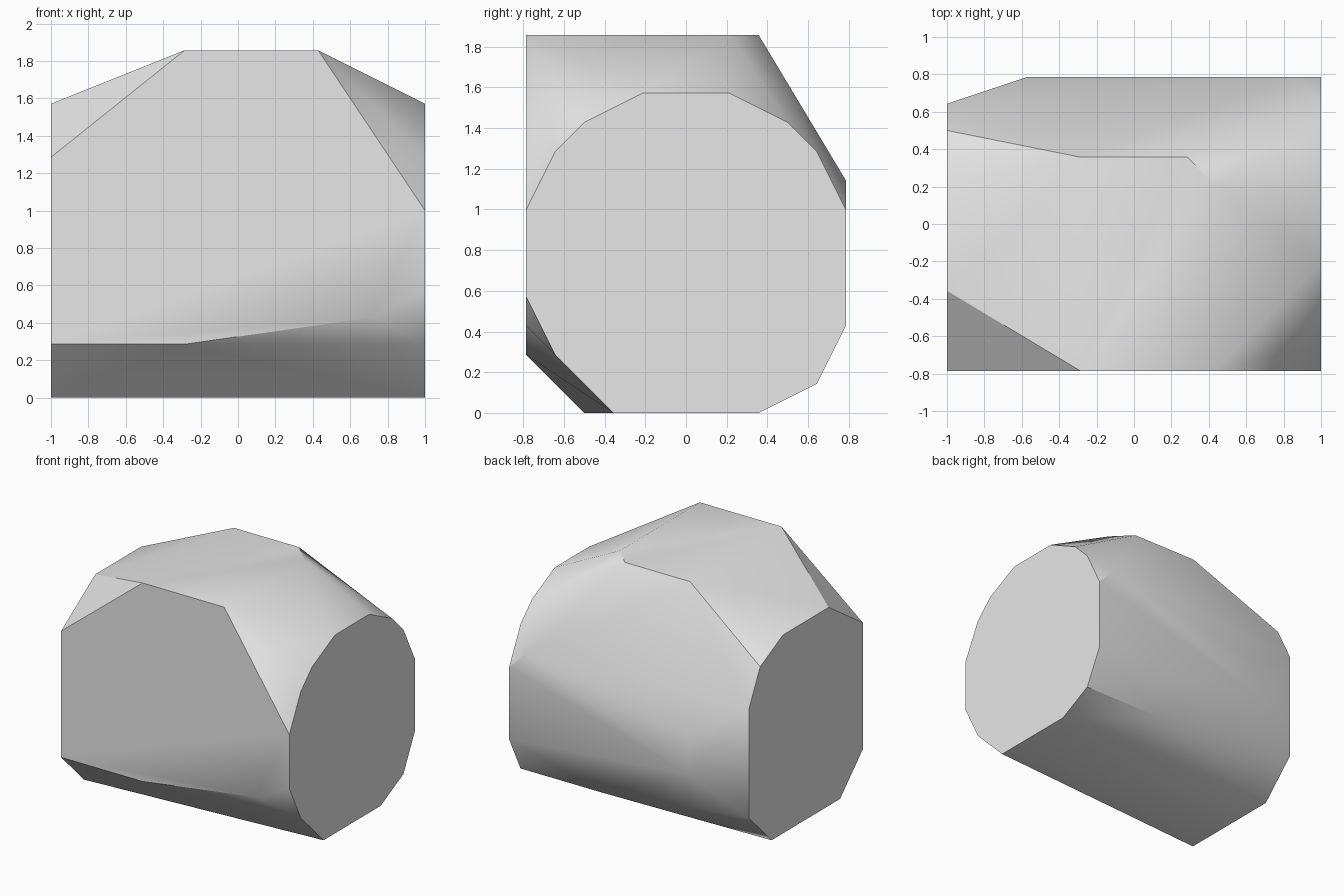
import bpy
import bmesh
from math import radians

cube = bpy.data.objects.get("Cube")
if cube:
    bpy.data.objects.remove(cube, do_unlink=True)

# Everything snaps to a grid of seven steps per unit
STEP = 1 / 7
HALF_LENGTH = 7
HALF_DEPTH = 5.5
ROOF = 13
BACK = 11

# Outlines of the flat ends, as (y, z) steps from the front bottom
left_outline = [(0, 4), (1, 2), (3, 0), (8, 0), (10, 1), (11, 3), (11, 7), (10, 9),
                (9, 10), (7, 11), (4, 11), (2, 10), (1, 9), (0, 7)]
right_outline = [(0, 2), (2, 0), (8, 0), (10, 2), (10, 8), (9, 10), (7, 11), (3, 11), (0, 9)]

# Corners of the front and back panels as (x, z), and of the roof as (x, y)
front_corners = [(-2, 2), (5, 3), (3, ROOF), (-2, ROOF)]
back_corners = [(6, 8), (-4, 6), (-4, 4)]
roof_corners = [(-2, 8), (2, 8), (3, 7)]

corners = [(HALF_LENGTH, y, z) for y, z in left_outline]
corners += [(-HALF_LENGTH, y, z) for y, z in right_outline]
corners += [(x, 0, z) for x, z in front_corners]
corners += [(x, BACK, z) for x, z in back_corners]
corners += [(x, y, ROOF) for x, y in roof_corners]
corners.append((2, 10, 1))  # bend in the lower back edge


def hull_object(name, points, material):
    """Wrap a convex skin around grid points and merge its flat areas."""
    bm = bmesh.new()
    for x, y, z in points:
        bm.verts.new((x * STEP, (y - HALF_DEPTH) * STEP, z * STEP))
    result = bmesh.ops.convex_hull(bm, input=list(bm.verts))
    loose = {v for v in result["geom_interior"] + result["geom_unused"]
             if isinstance(v, bmesh.types.BMVert) and not v.link_faces}
    bmesh.ops.delete(bm, geom=list(loose), context="VERTS")
    bmesh.ops.dissolve_limit(bm, angle_limit=radians(0.5),
                             verts=list(bm.verts), edges=list(bm.edges))
    bmesh.ops.recalc_face_normals(bm, faces=list(bm.faces))
    mesh = bpy.data.meshes.new(name)
    bm.to_mesh(mesh)
    bm.free()
    mesh.materials.append(material)
    obj = bpy.data.objects.new(name, mesh)
    bpy.context.collection.objects.link(obj)
    return obj


# Plain grey surface
grey = bpy.data.materials.new("light_grey")
grey.use_nodes = True
color = (0.8, 0.8, 0.8, 1)
grey.diffuse_color = color
grey.node_tree.nodes["Principled BSDF"].inputs["Base Color"].default_value = color

# Faceted block with softly shaded slopes
block = hull_object("faceted_block", corners, grey)
bpy.ops.object.select_all(action="DESELECT")
block.select_set(True)
bpy.context.view_layer.objects.active = block
bpy.ops.object.shade_smooth_by_angle(angle=radians(30))
